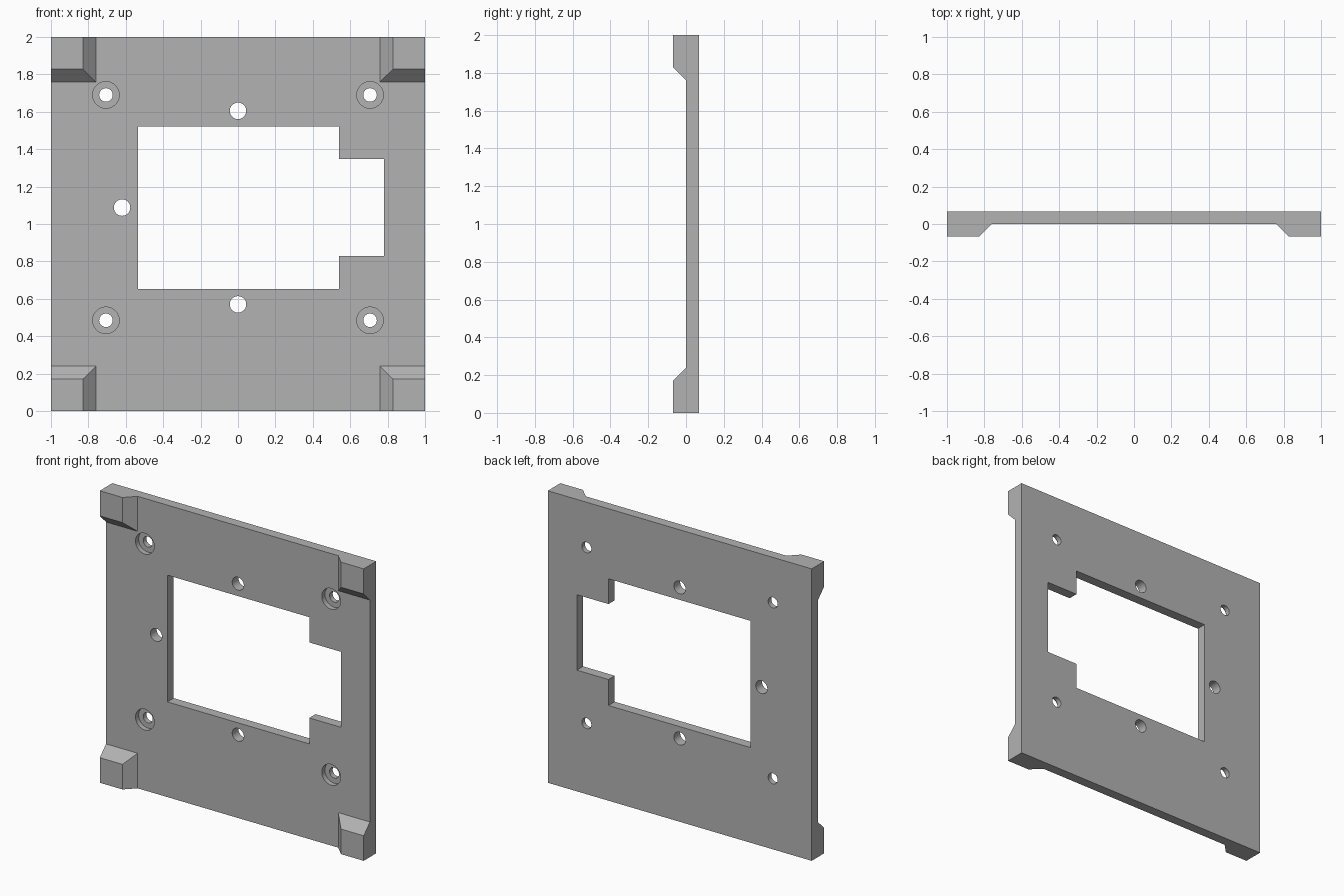
import bpy
import bmesh
from math import pi
from mathutils import Matrix, Vector

cube = bpy.data.objects.get("Cube")
if cube:
    bpy.data.objects.remove(cube, do_unlink=True)

THICK = 0.068   # plate thickness, also pad height

grey = bpy.data.materials.new("plain grey")
grey.use_nodes = True
grey.diffuse_color = (0.45, 0.45, 0.45, 1)
grey.node_tree.nodes["Principled BSDF"].inputs["Base Color"].default_value = (0.45, 0.45, 0.45, 1)


def make(name, bm):
    bmesh.ops.recalc_face_normals(bm, faces=bm.faces)
    mesh = bpy.data.meshes.new(name)
    bm.to_mesh(mesh)
    bm.free()
    mesh.materials.append(grey)
    obj = bpy.data.objects.new(name, mesh)
    bpy.context.collection.objects.link(obj)
    return obj


def prism(name, outline, y0, y1):
    """Extrude an (x, z) outline from y0 to y1."""
    bm = bmesh.new()
    face = bm.faces.new([bm.verts.new((x, y0, z)) for x, z in outline])
    out = bmesh.ops.extrude_face_region(bm, geom=[face])
    moved = [v for v in out["geom"] if isinstance(v, bmesh.types.BMVert)]
    bmesh.ops.translate(bm, verts=moved, vec=(0, y1 - y0, 0))
    return make(name, bm)


def drill(name, x, z, radius, y0, y1):
    bm = bmesh.new()
    place = Matrix.Translation((x, (y0 + y1) / 2, z)) @ Matrix.Rotation(pi / 2, 4, "X")
    bmesh.ops.create_cone(bm, cap_ends=True, segments=48, radius1=radius,
                          radius2=radius, depth=y1 - y0, matrix=place)
    return make(name, bm)


def pad(name, sx, sz):
    """Corner pad with its two inner sides chamfered."""
    bm = bmesh.new()
    bmesh.ops.create_cube(bm, size=1)
    for v in bm.verts:
        front = v.co.y < 0
        reach = 0.172 if front else 0.24
        dx = reach if v.co.x < 0 else 0
        dz = reach if v.co.z < 0 else 0
        v.co = Vector((sx * (1 - dx), -THICK if front else 0, 1 + sz * (1 - dz)))
    return make(name, bm)


def combine(target, tool, operation):
    mod = target.modifiers.new(tool.name, "BOOLEAN")
    mod.operation = operation
    mod.solver = "EXACT"
    mod.object = tool
    bpy.context.view_layer.objects.active = target
    bpy.ops.object.modifier_apply(modifier=mod.name)
    bpy.data.objects.remove(tool, do_unlink=True)


# Base plate
plate = prism("mounting_plate", [(-1, 0), (1, 0), (1, 2), (-1, 2)], 0, THICK)

# Central opening with a side bay
opening = [(-0.535, 0.652), (0.54, 0.652), (0.54, 0.83), (0.78, 0.83),
           (0.78, 1.347), (0.54, 1.347), (0.54, 1.52), (-0.535, 1.52)]
combine(plate, prism("opening_cutter", opening, -0.1, 0.2), "DIFFERENCE")

# Counterbored screw holes
for x in (-0.706, 0.706):
    for z in (0.485, 1.69):
        combine(plate, drill("counterbore_cutter", x, z, 0.071, -0.1, THICK / 2), "DIFFERENCE")
        combine(plate, drill("screw_cutter", x, z, 0.036, -0.1, 0.2), "DIFFERENCE")

# Plain holes around the opening
for x, z in ((0, 0.57), (0, 1.605), (-0.62, 1.088)):
    combine(plate, drill("hole_cutter", x, z, 0.044, -0.1, 0.2), "DIFFERENCE")

# Corner pads
for sx in (-1, 1):
    for sz in (-1, 1):
        combine(plate, pad("corner_pad", sx, sz), "UNION")

# Smooth hole walls, sharp edges elsewhere
bpy.ops.object.select_all(action="DESELECT")
plate.select_set(True)
bpy.context.view_layer.objects.active = plate
bpy.ops.object.shade_smooth_by_angle(angle=pi / 6)
